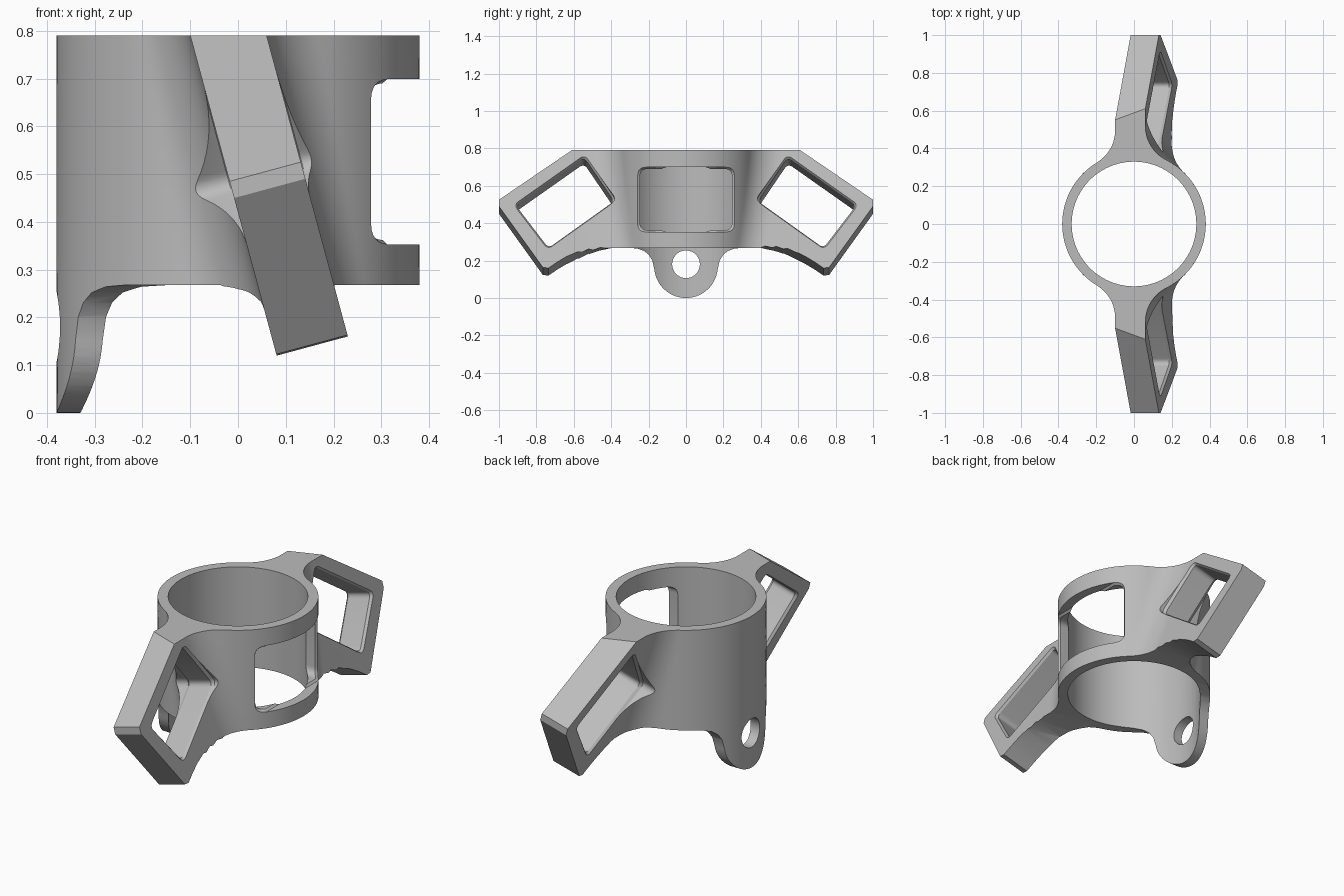
import bpy, bmesh
from math import sin, cos, pi, sqrt, atan2, radians
from mathutils import Vector

old = bpy.data.objects.get("Cube")
if old:
    bpy.data.objects.remove(old, do_unlink=True)

TOP, BOTTOM = 0.79, 0.268
OUTER, BORE = 0.38, 0.33
LEAN = 0.27          # sideways lean of the arms per unit of height
HALF = 0.08          # half width of an arm
FILLET = 0.2


def arm_x(z):
    return -0.02 + (TOP - z) * LEAN


def loft(name, rings):
    """Closed solid through rings that share one point count."""
    bm = bmesh.new()
    loops = [[bm.verts.new(p) for p in ring] for ring in rings]
    n = len(loops[0])
    for a, b in zip(loops, loops[1:]):
        for i in range(n):
            j = (i + 1) % n
            bm.faces.new((a[i], a[j], b[j], b[i]))
    bm.faces.new(loops[0][::-1])
    bm.faces.new(loops[-1])
    bmesh.ops.recalc_face_normals(bm, faces=bm.faces[:])
    mesh = bpy.data.meshes.new(name)
    bm.to_mesh(mesh)
    bm.free()
    obj = bpy.data.objects.new(name, mesh)
    bpy.context.collection.objects.link(obj)
    return obj


def circle(r, n=96):
    return [(r * cos(2 * pi * i / n), r * sin(2 * pi * i / n)) for i in range(n)]


def rounded(corners, r, steps=6):
    """Polygon with rounded corners."""
    pts, n = [], len(corners)
    for i, c in enumerate(corners):
        c = Vector(c)
        a = c + (Vector(corners[i - 1]) - c).normalized() * r
        b = c + (Vector(corners[(i + 1) % n]) - c).normalized() * r
        for k in range(steps + 1):
            t = k / steps
            pts.append(a * (1 - t) ** 2 + c * 2 * t * (1 - t) + b * t * t)
    return pts


def grown(pts, amount):
    mid = sum(pts, Vector((0, 0))) / len(pts)
    return [p + (p - mid).normalized() * amount for p in pts]


def boolean(target, cutter, operation):
    cutter.hide_render = True
    mod = target.modifiers.new(operation, "BOOLEAN")
    mod.operation, mod.solver, mod.object = operation, "EXACT", cutter
    bpy.context.view_layer.objects.active = target
    bpy.ops.object.modifier_apply(modifier=mod.name)
    bpy.data.objects.remove(cutter, do_unlink=True)


# Plan of the collar with two filleted arms
def quadrant(edge):
    yc = sqrt((OUTER + FILLET) ** 2 - (edge + FILLET) ** 2)
    xc = edge + FILLET
    tangent = atan2(yc, xc)
    pts = [(OUTER * cos(tangent * i / 24), OUTER * sin(tangent * i / 24)) for i in range(25)]
    start, end = tangent + pi, pi
    for i in range(1, 15):
        a = start + (end - start) * i / 14
        pts.append((xc + FILLET * cos(a), yc + FILLET * sin(a)))
    return pts + [(edge, 1.2)]


def plan(z):
    right, left = quadrant(HALF + arm_x(z)), quadrant(HALF - arm_x(z))
    pts = right + [(-x, y) for x, y in left[::-1]]
    pts += [(-x, -y) for x, y in left[1:]] + [(x, -y) for x, y in right[:0:-1]]
    return [(x, y, z) for x, y in pts]


levels = 20
body = loft("collar_with_arms", [plan(-0.05 + (TOP + 0.05) * i / levels) for i in range(levels + 1)])

# Side outline: lug below on one side, arms sweeping out and down
lug = [(0.17 * sin(radians(a)), 0.17 - 0.17 * cos(radians(a))) for a in range(0, 85, 6)]
lug += [(0.18, 0.2), (0.198, 0.23), (0.225, 0.252), (0.26, 0.264)]
arm = [(0.3, BOTTOM), (0.4, BOTTOM), (0.46, 0.263), (0.52, 0.25), (0.58, 0.229),
       (0.64, 0.201), (0.69, 0.171), (0.735, 0.14), (0.765, 0.143),
       (1, 0.47), (1, 0.505), (0.44, 0.886)]


def section(x):
    half = [(y, z if x < 0 else BOTTOM) for y, z in lug]
    for y, z in arm:
        weight = min(max((y - 0.4) / 0.2, 0), 1) if z < 0.8 else 1
        half.append((y, z + weight * LEAN * (x - arm_x(z))))
    return [(x, y, z) for y, z in half] + [(x, -y, z) for y, z in half[:0:-1]]


boolean(body, loft("side_outline", [section(x) for x in (-0.5, -0.01, 0.01, 0.5)]), "INTERSECT")

# Central bore
boolean(body, loft("bore", [[(x, y, z) for x, y in circle(BORE)] for z in (-0.2, 1)]), "DIFFERENCE")

# Lug hole
boolean(body, loft("lug_hole", [[(x, y, z + 0.18) for y, z in circle(0.074, 48)]
                                for x in (-0.6, -0.1)]), "DIFFERENCE")

# Front window with a chamfered outer edge
window = rounded([(-0.246, 0.362), (0.246, 0.362), (0.246, 0.69), (-0.246, 0.69)], 0.04)
rings = []
for radius, grow in ((0.28, 0), (0.366, 0), (0.381, 0.015), (0.5, 0.015)):
    rings.append([(sqrt(radius ** 2 - p.x ** 2), p.x, p.y) for p in grown(window, grow)])
boolean(body, loft("window", rings), "DIFFERENCE")

# Chamfered openings through the arms, square to their lean
normal = Vector((1, 0, LEAN)).normalized()
for side, label in ((1, "back"), (-1, "front")):
    hole = rounded([(0.545, 0.735), (0.91, 0.478), (0.735, 0.25), (0.385, 0.5)], 0.03)
    rings = []
    for d, grow in ((-0.4, 0.012), (-0.079, 0.012), (-0.065, 0), (0.065, 0), (0.079, 0.012), (0.4, 0.012)):
        rings.append([Vector((arm_x(p.y), side * p.x, p.y)) + normal * d for p in grown(hole, grow)])
    boolean(body, loft(label + "_arm_opening", rings), "DIFFERENCE")

# Plain grey finish
grey = bpy.data.materials.new("grey")
grey.use_nodes = True
colour = (0.5, 0.5, 0.5, 1)
grey.diffuse_color = colour
grey.node_tree.nodes["Principled BSDF"].inputs["Base Color"].default_value = colour
body.data.materials.clear()
body.data.materials.append(grey)
for face in body.data.polygons:
    face.material_index = 0

bpy.ops.object.select_all(action="DESELECT")
body.select_set(True)
bpy.context.view_layer.objects.active = body
bpy.ops.object.shade_smooth_by_angle(angle=radians(25))
